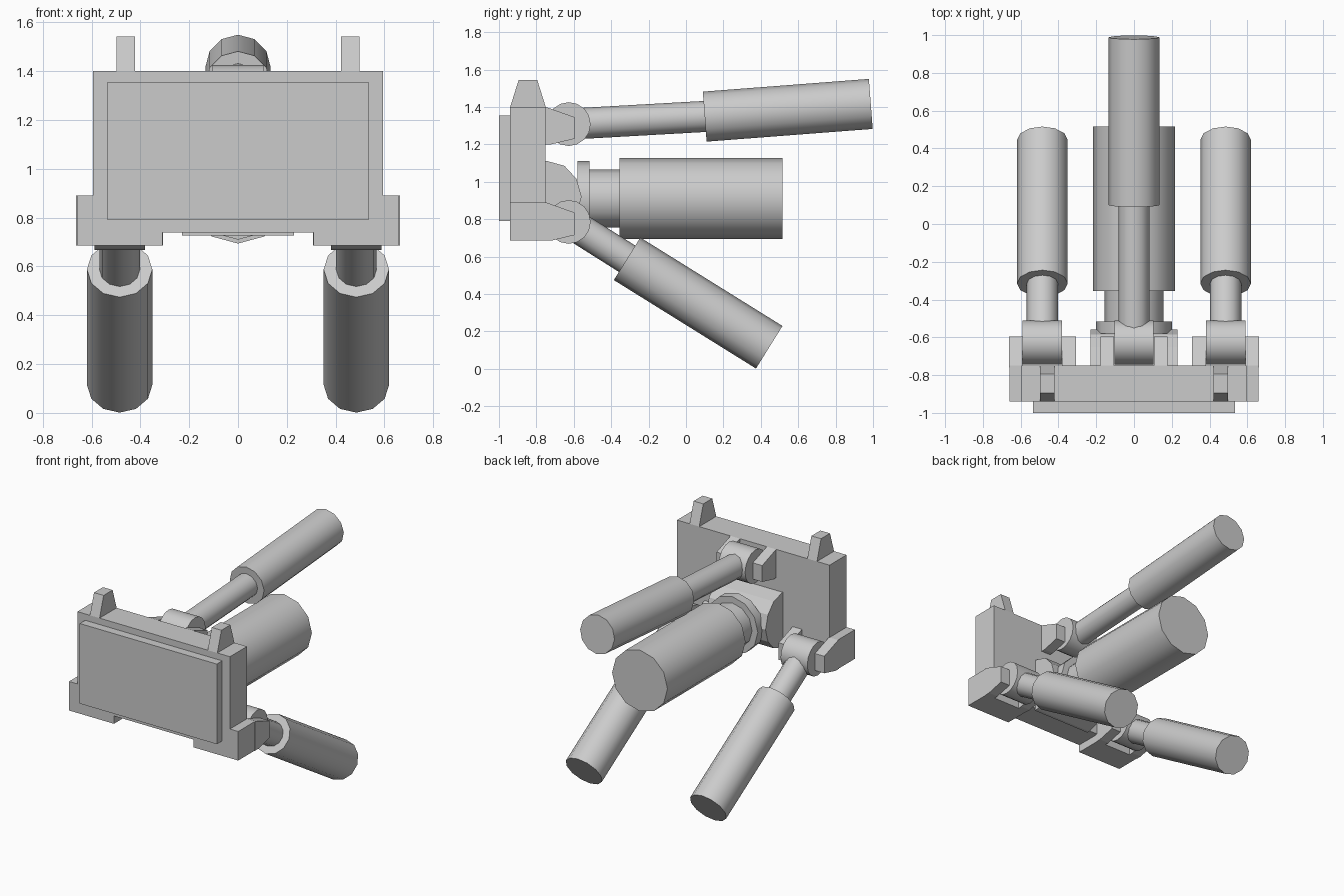
import bpy, bmesh
from math import atan2, pi, radians
from mathutils import Matrix, Vector

if "Cube" in bpy.data.objects:
    bpy.data.objects.remove(bpy.data.objects["Cube"])


def finish(name, bm, smooth=False):
    bmesh.ops.recalc_face_normals(bm, faces=bm.faces)
    me = bpy.data.meshes.new(name)
    bm.to_mesh(me)
    bm.free()
    ob = bpy.data.objects.new(name, me)
    bpy.context.collection.objects.link(ob)
    if smooth:
        bpy.ops.object.select_all(action='DESELECT')
        bpy.context.view_layer.objects.active = ob
        ob.select_set(True)
        bpy.ops.object.shade_smooth_by_angle(angle=radians(40))
    return ob


def extrude_x(name, profile, x0, x1):
    """Side profile of (y, z) points, extruded from x0 to x1."""
    bm = bmesh.new()
    face = bm.faces.new([bm.verts.new((x0, y, z)) for y, z in profile])
    new = bmesh.ops.extrude_face_region(bm, geom=[face])['geom']
    bmesh.ops.translate(bm, vec=(x1 - x0, 0, 0),
                        verts=[v for v in new if isinstance(v, bmesh.types.BMVert)])
    return finish(name, bm)


def box(name, x0, x1, y0, y1, z0, z1):
    return extrude_x(name, [(y0, z0), (y1, z0), (y1, z1), (y0, z1)], x0, x1)


def rod(name, x, a, b, r):
    """12-sided cylinder in the plane at x between two (y, z) points."""
    p, q = Vector((x, *a)), Vector((x, *b))
    d = q - p
    bm = bmesh.new()
    m = Matrix.Translation((p + q) / 2) @ Matrix.Rotation(atan2(-d.y, d.z), 4, 'X')
    bmesh.ops.create_cone(bm, cap_ends=True, segments=12, radius1=r, radius2=r,
                          depth=d.length, matrix=m)
    return finish(name, bm, True)


def knuckle(name, x, y, z, r, width):
    bm = bmesh.new()
    m = Matrix.Translation((x, y, z)) @ Matrix.Rotation(pi / 2, 4, 'Y')
    bmesh.ops.create_cone(bm, cap_ends=True, segments=16, radius1=r, radius2=r,
                          depth=width, matrix=m)
    return finish(name, bm, True)


def hinged_tube(name, x, z, near, far, lug_top, lug_bottom):
    """Hinge lugs, knuckle, thin rod and thick tube."""
    hub = (-0.627, z)
    lug = [(-0.76, lug_bottom), (-0.72, lug_bottom), (-0.595, lug_bottom + 0.03),
           (-0.595, lug_top - 0.055), (-0.75, lug_top), (-0.76, lug_top)]
    for s in (-1, 1):
        extrude_x(name + "_hinge_lug", lug, x + s * 0.105, x + s * 0.178)
    knuckle(name + "_knuckle", x, *hub, 0.117, 0.208)
    inner = Vector(near).lerp(Vector(far), 0.05)
    rod(name + "_rod", x, hub, inner, 0.083)
    rod(name + "_tube", x, near, far, 0.134)


# Back plate and raised front panel
box("back_plate", -0.595, 0.595, -0.94, -0.75, 0.74, 1.40)
box("front_panel", -0.535, 0.535, -1.0, -0.94, 0.79, 1.355)

# Corner feet, tapered tabs and lower tubes on both sides
for s in (-1, 1):
    box("corner_block", s * 0.31, s * 0.66, -0.94, -0.75, 0.685, 0.89)
    extrude_x("top_tab", [(-0.94, 1.40), (-0.75, 1.40), (-0.795, 1.543), (-0.895, 1.543)],
              s * 0.422, s * 0.497)
    hinged_tube("lower", s * 0.485, 0.785, (-0.315, 0.588), (0.445, 0.115), 0.89, 0.685)

# Upper tube
hinged_tube("upper", 0, 1.308, (0.10, 1.348), (0.988, 1.416), 1.40, 1.20)

# Central socket and thick barrel
extrude_x("socket", [(-0.76, 1.113), (-0.74, 1.11), (-0.65, 1.085), (-0.585, 1.015),
                     (-0.558, 0.92), (-0.585, 0.825), (-0.65, 0.755), (-0.74, 0.727),
                     (-0.76, 0.727)], -0.23, 0.23)
rod("barrel_flange", 0, (-0.58, 0.91), (-0.515, 0.91), 0.2)
rod("barrel_neck", 0, (-0.53, 0.91), (-0.34, 0.91), 0.155)
rod("barrel", 0, (-0.355, 0.91), (0.515, 0.91), 0.216)
